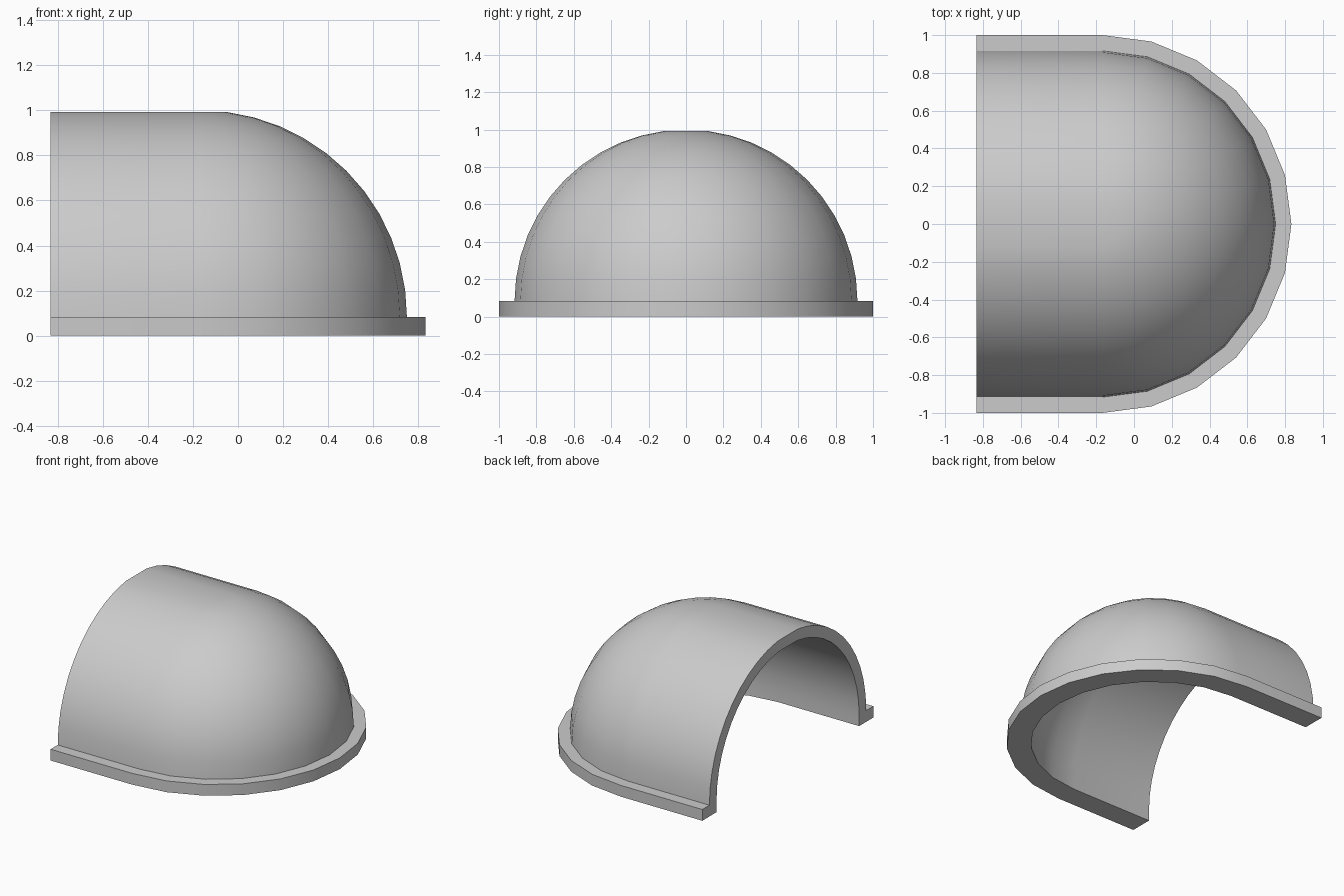
import bpy
import bmesh
from math import sin, cos, pi, radians

default = bpy.data.objects.get("Cube")
if default:
    bpy.data.objects.remove(default, do_unlink=True)

UNIT = 1 / 12               # flange width, flange height and wall thickness
OUTER, INNER = 11 * UNIT, 10 * UNIT
CENTRE_X, OPEN_X = -2 * UNIT, -10 * UNIT
RINGS, SECTORS = 12, 12     # steps up the arch and around the rounded end

grey = bpy.data.materials.new("light grey")
grey.use_nodes = True
colour = (0.6, 0.6, 0.6, 1)
grey.diffuse_color = colour
grey.node_tree.nodes["Principled BSDF"].inputs["Base Color"].default_value = colour


def arc(radius):
    """Quarter arch that stops one step below the pole, leaving a flat crown."""
    angles = [i * pi / 2 / RINGS for i in range(RINGS)]
    return [(radius * cos(a), UNIT + radius * sin(a)) for a in angles]


# Cross-section from the inner crown down, round the flange, up to the outer crown
profile = arc(INNER)[::-1] + [(INNER, 0), (1, 0), (1, UNIT)] + arc(OUTER)

# Stations along the sweep: straight side, half turn, straight side
turn = [-pi / 2 + i * pi / SECTORS for i in range(SECTORS + 1)]
stations = [(OPEN_X, turn[0])] + [(CENTRE_X, a) for a in turn] + [(OPEN_X, turn[-1])]

bm = bmesh.new()
rows = [[bm.verts.new((x + r * cos(a), r * sin(a), z)) for r, z in profile]
        for x, a in stations]

# Swept skin
for row, following in zip(rows, rows[1:]):
    for i in range(len(profile) - 1):
        bm.faces.new((row[i], following[i], following[i + 1], row[i + 1]))

# Flat crowns, inside and outside
bm.faces.new([row[0] for row in rows])
bm.faces.new([row[-1] for row in rows])

# Open end: flange feet, wall ring and crown strip
last = len(profile) - 1
for row in (rows[0], rows[-1]):
    bm.faces.new(row[RINGS - 1:RINGS + 4])
    for i in range(RINGS - 1):
        bm.faces.new((row[i], row[i + 1], row[last - i - 1], row[last - i]))
bm.faces.new((rows[0][0], rows[0][last], rows[-1][last], rows[-1][0]))

bmesh.ops.recalc_face_normals(bm, faces=bm.faces[:])
mesh = bpy.data.meshes.new("domed_cover")
bm.to_mesh(mesh)
bm.free()
mesh.materials.append(grey)

cover = bpy.data.objects.new("domed_cover", mesh)
bpy.context.collection.objects.link(cover)
bpy.ops.object.select_all(action="DESELECT")
cover.select_set(True)
bpy.context.view_layer.objects.active = cover
bpy.ops.object.shade_smooth_by_angle(angle=radians(30))
